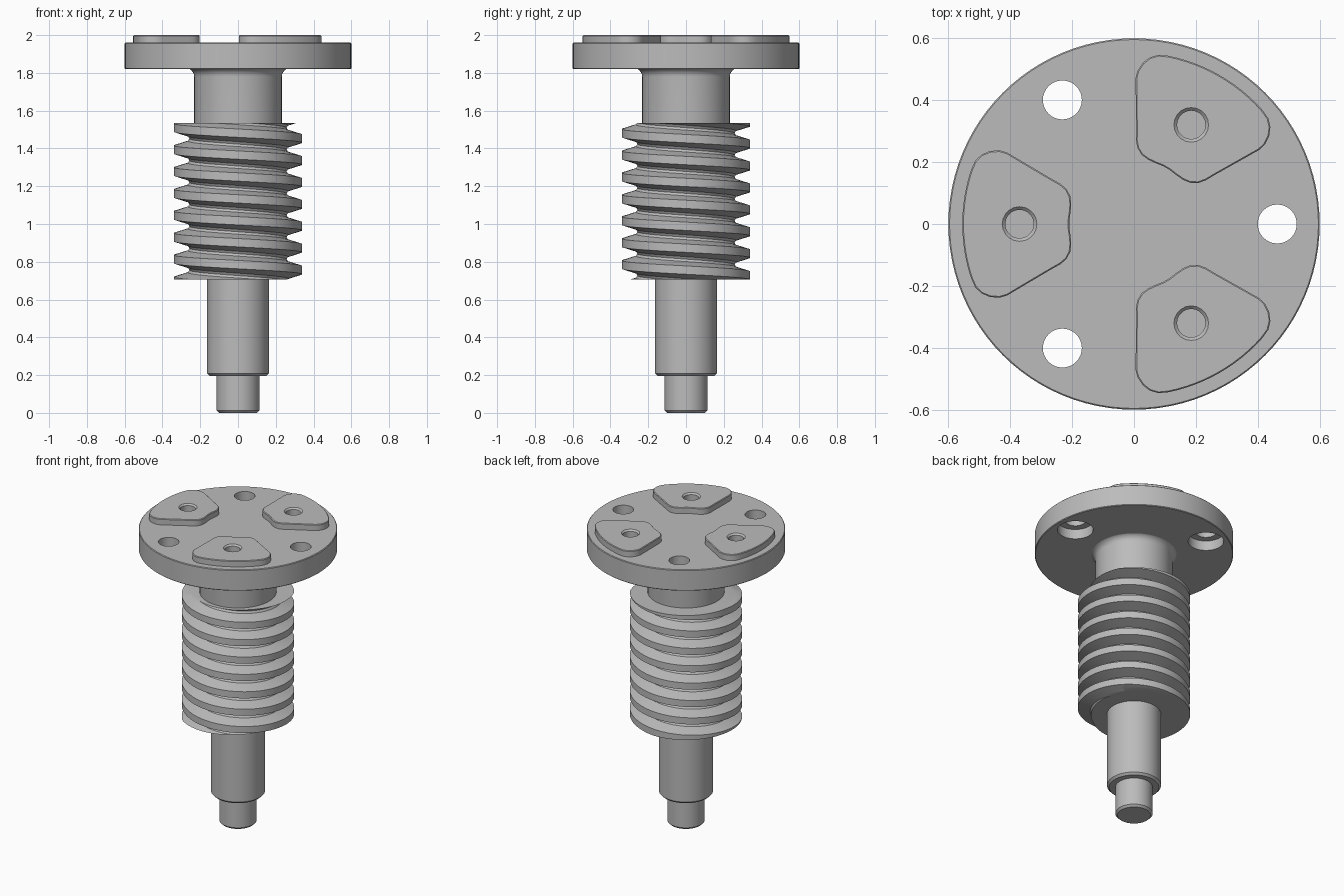
import bpy, bmesh
from math import sin, cos, pi, radians, atan2
from mathutils import Matrix

cube = bpy.data.objects.get("Cube")
if cube:
    bpy.data.objects.remove(cube, do_unlink=True)

steel = bpy.data.materials.new("grey steel")
steel.use_nodes = True
GREY = (0.5, 0.5, 0.5, 1)
steel.diffuse_color = GREY
steel.node_tree.nodes["Principled BSDF"].inputs["Base Color"].default_value = GREY


def finish(bm, name):
    """Turn a bmesh into a named object with the steel material."""
    bmesh.ops.recalc_face_normals(bm, faces=bm.faces)
    mesh = bpy.data.meshes.new(name)
    bm.to_mesh(mesh)
    bm.free()
    mesh.materials.append(steel)
    obj = bpy.data.objects.new(name, mesh)
    bpy.context.collection.objects.link(obj)
    return obj


def smooth(obj):
    bpy.ops.object.select_all(action='DESELECT')
    obj.select_set(True)
    bpy.context.view_layer.objects.active = obj
    bpy.ops.object.shade_smooth_by_angle(angle=radians(32))


def lathe(name, profile, sides, x=0, y=0):
    """Closed solid of revolution from (radius, z) points, capped at both ends."""
    bm = bmesh.new()
    rings = [[bm.verts.new((x + r * cos(2 * pi * i / sides), y + r * sin(2 * pi * i / sides), z))
              for i in range(sides)] for r, z in profile]
    for a, b in zip(rings, rings[1:]):
        for i in range(sides):
            k = (i + 1) % sides
            bm.faces.new((a[i], a[k], b[k], b[i]))
    bm.faces.new(rings[0])
    bm.faces.new(rings[-1])
    return finish(bm, name)


def cut(obj, cutter):
    mod = obj.modifiers.new("cut", 'BOOLEAN')
    mod.operation, mod.solver, mod.object = 'DIFFERENCE', 'EXACT', cutter
    bpy.ops.object.select_all(action='DESELECT')
    bpy.context.view_layer.objects.active = obj
    obj.select_set(True)
    bpy.ops.object.modifier_apply(modifier=mod.name)


# Stepped shaft, with chamfered ends and a fillet under the flange
FILLET = 0.045
shaft_profile = [(0.1, 0), (0.113, 0.013), (0.113, 0.195), (0.15, 0.195), (0.163, 0.208),
                 (0.163, 0.8), (0.232, 0.8), (0.232, 1.825 - FILLET)]
shaft_profile += [(0.232 + FILLET * (1 - cos(a * pi / 12)), 1.825 - FILLET * (1 - sin(a * pi / 12)))
                  for a in range(1, 7)]
smooth(lathe("shaft", shaft_profile, 64))

# Worm thread: a helical surface trimmed flat at both ends
PITCH, TURN, BOTTOM, TOP, CREST = 0.116, 96, 0.705, 1.535, 1.51
tooth = [(-0.022, 0.34), (0.022, 0.34), (0.038, 0.288), (0.045, 0.265),
         (0.058, 0.257), (0.071, 0.265), (0.078, 0.288)]
K = len(tooth)
bm = bmesh.new()
rows = []
for t in range(-9, 3):
    for dz, r in tooth:
        rows.append([bm.verts.new((r * cos(2 * pi * i / TURN), r * sin(2 * pi * i / TURN),
                                   CREST + PITCH * (t + 0.5 - i / TURN) + dz))
                     for i in range(TURN)])
for j in range(K, len(rows) - 1):
    for i in range(TURN):
        if i < TURN - 1:
            quad = (rows[j][i], rows[j][i + 1], rows[j + 1][i + 1], rows[j + 1][i])
        else:
            quad = (rows[j][i], rows[j - K][0], rows[j + 1 - K][0], rows[j + 1][i])
        bm.faces.new(quad)
for z, side in ((BOTTOM, -1), (TOP, 1)):
    res = bmesh.ops.bisect_plane(bm, geom=bm.verts[:] + bm.edges[:] + bm.faces[:], dist=1e-6,
                                 plane_co=(0, 0, z), plane_no=(0, 0, side), clear_outer=True)
    rim = [e for e in res["geom_cut"] if isinstance(e, bmesh.types.BMEdge)]
    bmesh.ops.edgeloop_fill(bm, edges=rim)
bmesh.ops.delete(bm, geom=[v for v in bm.verts if not v.link_faces], context='VERTS')
smooth(finish(bm, "worm_thread"))

# Round flange
flange = lathe("flange", [(0.596, 1.82), (0.6, 1.824), (0.6, 1.956), (0.596, 1.96)], 96)

# Half outline of a raised pad, inner edge to outer corner, then an arc round the rim
half = [(0.209, 0.012), (0.205, 0.04), (0.203, 0.065), (0.206, 0.09), (0.218, 0.113), (0.238, 0.13),
        (0.27, 0.148), (0.39, 0.219), (0.41, 0.231), (0.435, 0.238), (0.465, 0.236),
        (0.492, 0.225), (0.513, 0.205)]
edge = atan2(0.174, 0.527)
half += [(0.555 * cos(edge * k / 6), 0.555 * sin(edge * k / 6)) for k in range(6, 0, -1)]
outline = half + [(0.555, 0)] + [(x, -y) for x, y in reversed(half)]

pads = []
for n in range(3):
    angle = radians(60 + 120 * n)
    bm = bmesh.new()
    base = bm.faces.new([bm.verts.new((x, y, 1.955)) for x, y in outline])
    res = bmesh.ops.extrude_face_region(bm, geom=[base])
    top = [v for v in res["geom"] if isinstance(v, bmesh.types.BMVert)]
    bmesh.ops.translate(bm, verts=top, vec=(0, 0, 0.045))
    rim = [e for e in bm.edges if all(v in top for v in e.verts)]
    bmesh.ops.bevel(bm, geom=rim, offset=0.004, segments=1, affect='EDGES')
    bmesh.ops.rotate(bm, verts=bm.verts, matrix=Matrix.Rotation(angle, 3, 'Z'))
    pad = finish(bm, "raised_pad_%d" % (n + 1))
    # Blind chamfered hole through the pad into the flange
    drill = lathe("pad_drill", [(0.046, 1.92), (0.046, 1.99), (0.056, 2.0), (0.056, 2.05)], 20,
                  0.37 * cos(angle), 0.37 * sin(angle))
    cut(pad, drill)
    cut(flange, drill)
    bpy.data.objects.remove(drill, do_unlink=True)
    smooth(pad)

# Bolt holes, counterbored from below
for n in range(3):
    angle = radians(120 * n)
    drill = lathe("bolt_drill", [(0.108, 1.7), (0.108, 1.885), (0.063, 1.885), (0.063, 2.05)], 16 * 2,
                  0.463 * cos(angle), 0.463 * sin(angle))
    cut(flange, drill)
    bpy.data.objects.remove(drill, do_unlink=True)
smooth(flange)
